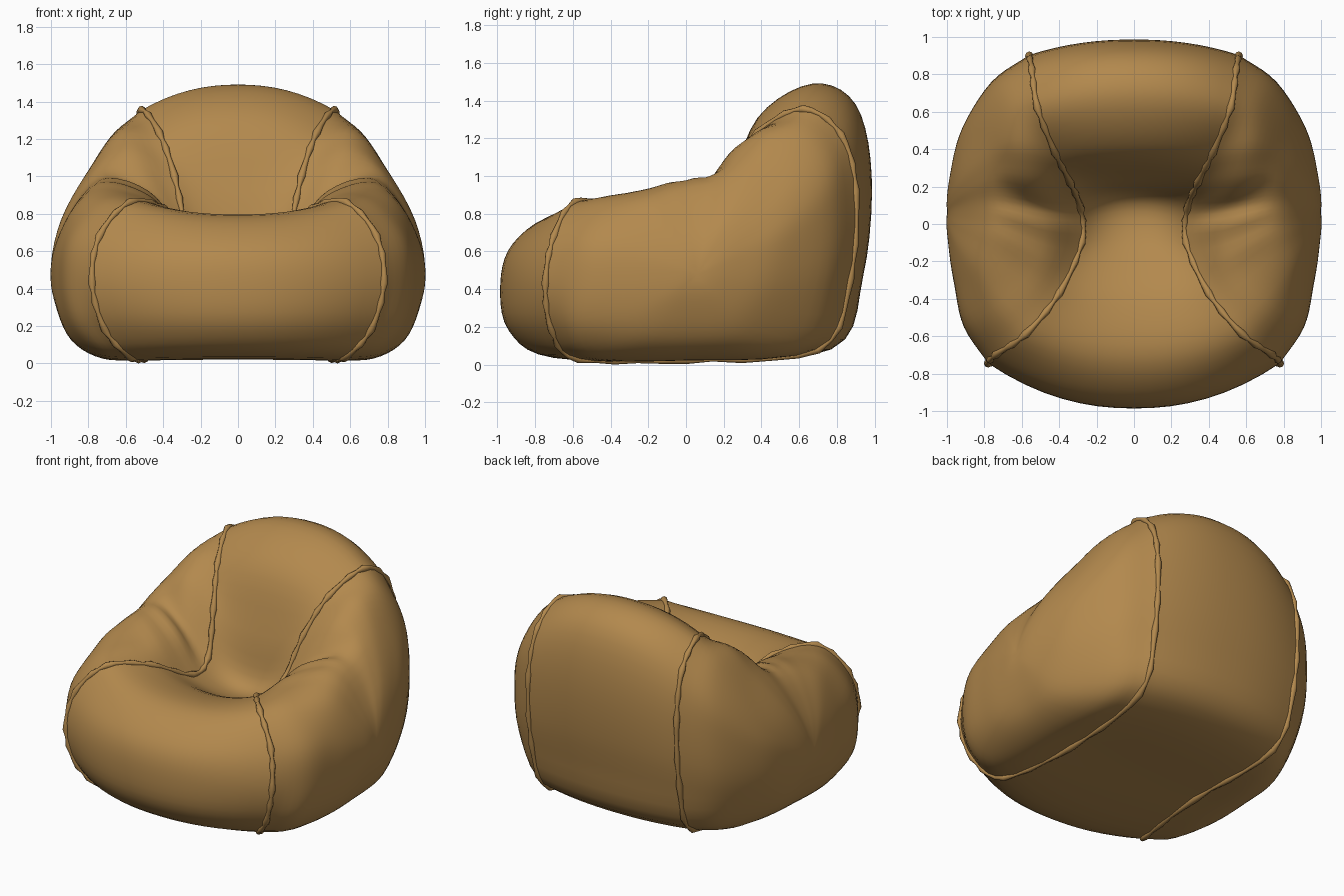
import bpy, bmesh, math
from mathutils import Vector as V

if "Cube" in bpy.data.objects:
    bpy.data.objects.remove(bpy.data.objects["Cube"])

mat = bpy.data.materials.new("tan leather")
mat.diffuse_color = (0.45, 0.25, 0.075, 1)
mat.use_nodes = True
mat.node_tree.nodes["Principled BSDF"].inputs["Base Color"].default_value = mat.diffuse_color

# 16 matching stations around the bag: underside, front, seat, backrest, back
centre_yz = [(0, .03), (-.7, .035), (-.94, .18), (-.985, .43), (-.92, .64), (-.7, .79),
             (-.38, .75), (-.07, .59), (.14, .61), (.23, .92), (.38, 1.31), (.67, 1.49),
             (.9, 1.38), (.985, 1.0), (.94, .47), (.77, .08)]
seam = [(.5, 0, .025), (.57, -.57, .03), (.71, -.71, .18), (.78, -.745, .43),
        (.74, -.7, .68), (.58, -.59, .86), (.4, -.37, .83), (.28, -.1, .69),
        (.285, .08, .73), (.34, .22, 1.0), (.42, .38, 1.23), (.515, .62, 1.355),
        (.545, .82, 1.22), (.56, .9, .92), (.56, .87, .45), (.54, .7, .08)]
inner = [(.72, 0, .03), (.75, -.47, .05), (.86, -.57, .2), (.91, -.55, .43),
         (.88, -.52, .67), (.73, -.43, .87), (.56, -.27, .91), (.48, -.07, .91),
         (.5, .09, .95), (.56, .23, 1.12), (.62, .41, 1.24), (.67, .6, 1.22),
         (.73, .73, 1.04), (.76, .76, .8), (.755, .73, .42), (.7, .57, .08)]
outer = [(.88, .02, .12), (.9, -.24, .14), (.94, -.32, .26), (.96, -.33, .44),
         (.945, -.31, .63), (.87, -.23, .83), (.79, -.1, .93), (.75, .02, .97),
         (.75, .13, .99), (.755, .25, 1.05), (.78, .37, 1.06), (.82, .48, .99),
         (.88, .52, .84), (.915, .52, .66), (.91, .47, .4), (.88, .31, .16)]
pole = V((1.0, .06, .48))
STEPS = 5


def spline(a, b, c, d, t):
    return .5 * (2 * b + (c - a) * t + (2 * a - 5 * b + 4 * c - d) * t * t
                 + (3 * b - a - 3 * c + d) * t ** 3)


def ring(points):
    p = [V(q) for q in points]
    n = len(p)
    return [spline(p[i - 1], p[i], p[(i + 1) % n], p[(i + 2) % n], s / STEPS)
            for i in range(n) for s in range(STEPS)]


def link(name, data):
    ob = bpy.data.objects.new(name, data)
    bpy.context.collection.objects.link(ob)
    data.materials.append(mat)
    return ob


def panel(name, rows, tip=None):
    """Skin closed rings of points, optionally closed at a tip."""
    bm = bmesh.new()
    grid = [[bm.verts.new((p.x, p.y, max(p.z, 0))) for p in r] for r in rows]
    n = len(rows[0])
    for a, b in zip(grid, grid[1:]):
        for i in range(n):
            j = (i + 1) % n
            bm.faces.new((a[i], a[j], b[j], b[i]))
    if tip:
        t = bm.verts.new(tip)
        for i in range(n):
            bm.faces.new((grid[-1][i], grid[-1][(i + 1) % n], t))
    bmesh.ops.recalc_face_normals(bm, faces=bm.faces[:])
    mid = V((0, .1, .4))
    if sum(f.normal.dot(f.calc_center_median() - mid) * f.calc_area() for f in bm.faces) < 0:
        bmesh.ops.reverse_faces(bm, faces=bm.faces[:])
    for f in bm.faces:
        f.smooth = True
    me = bpy.data.meshes.new(name)
    bm.to_mesh(me)
    bm.free()
    link(name, me)


mid_ring = ring([(0, y, z) for y, z in centre_yz])
seam_ring = ring(seam)

# centre panel: wraps underside, front, seat and back, pillowed between the seams
rows = []
for k in range(-8, 9):
    u = k / 8
    w = abs(u) ** 2.2
    rows.append([V((s.x * u, m.y + (s.y - m.y) * w, m.z + (s.z - m.z) * w))
                 for m, s in zip(mid_ring, seam_ring)])
panel("centre_panel", rows)

# side panels: dome from the seam to the outermost point
in_ring, out_ring = ring(inner), ring(outer)
cap_ring = [V((pole.x - (pole.x - p.x) * .25, pole.y + (p.y - pole.y) * .5,
               pole.z + (p.z - pole.z) * .5)) for p in out_ring]
side = []
for i in range(len(seam_ring)):
    c = [seam_ring[i], in_ring[i], out_ring[i], cap_ring[i], pole]
    c = [2 * c[0] - c[1]] + c + [V((pole.x - .06, 2 * pole.y - cap_ring[i].y,
                                    2 * pole.z - cap_ring[i].z))]
    col = [spline(*c[k:k + 4], s / 5) for k in range(4) for s in range(5)]
    # crease between armrest and backrest, with small gathers around it
    st = i / STEPS
    for r, p in enumerate(col):
        fade = math.sin(math.pi * min(r / 10, 1))
        line = 7.6 + r * .09
        p.z -= .03 * fade * math.exp(-((st - line) / .4) ** 2)
        p.z += .008 * fade * math.sin(st * 7) * math.exp(-((st - 7.6) / 1.6) ** 2)
    side.append(col)
side_rows = [list(r) for r in zip(*side)]
for name, m in (("right_side_panel", 1), ("left_side_panel", -1)):
    flip = V((m, 1, 1))
    panel(name, [[p * flip for p in r] for r in side_rows], pole * flip)

    # gathered seam piping
    cu = bpy.data.curves.new("seam_piping", "CURVE")
    cu.dimensions = "3D"
    cu.bevel_depth = .018
    cu.bevel_resolution = 2
    sp = cu.splines.new("POLY")
    sp.points.add(len(seam_ring) - 1)
    for i, p in enumerate(seam_ring):
        q = p * flip
        sp.points[i].co = (q.x, q.y, max(q.z, .02), 1)
        sp.points[i].radius = (1.25, .9, .7, 1.1, .6)[i % 5]
    sp.use_cyclic_u = True
    sp.use_smooth = True
    link(name.split("_")[0] + "_seam_piping", cu)
